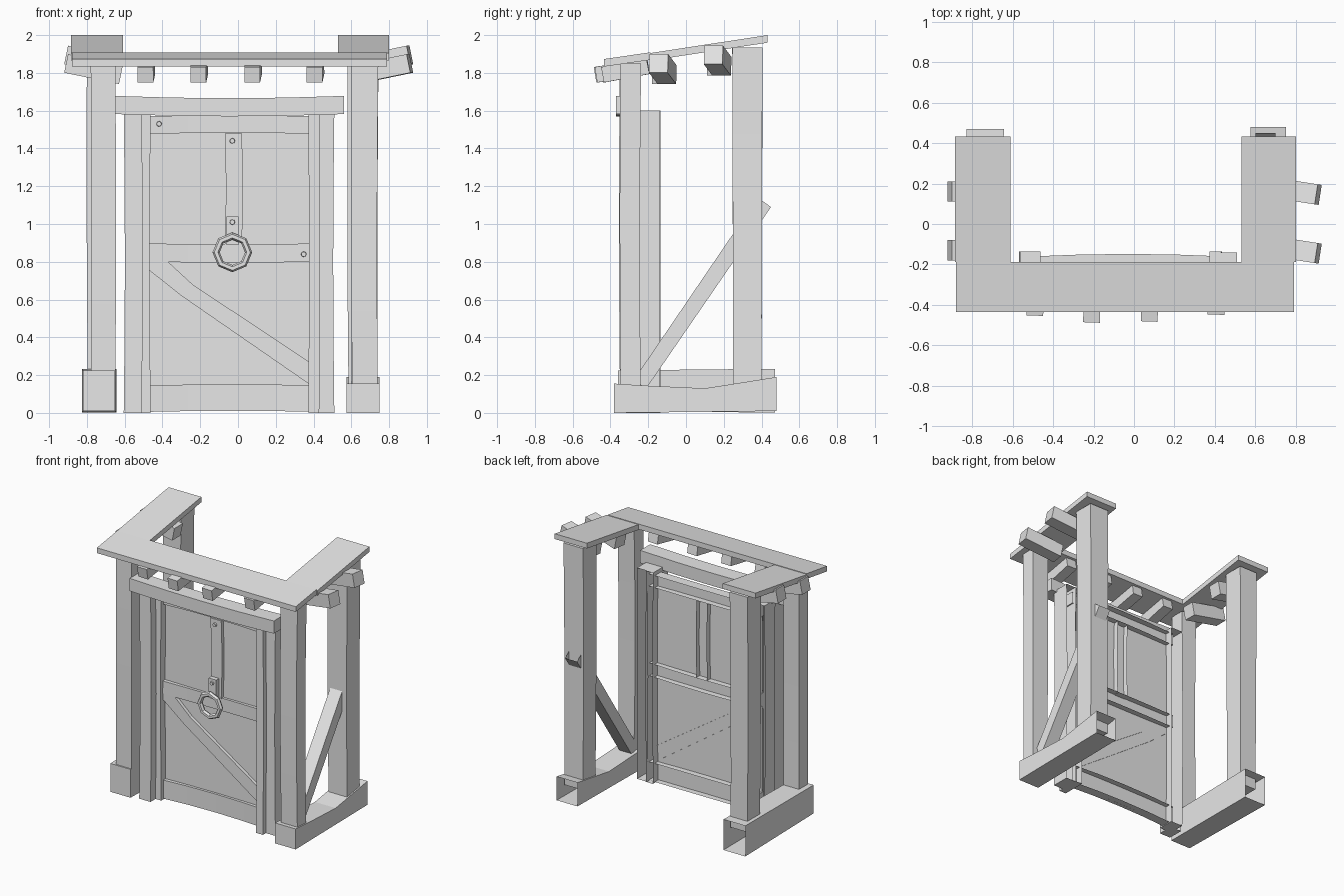
import bpy, bmesh, math
from mathutils import Vector, Matrix

old = bpy.data.objects.get("Cube")
if old:
    bpy.data.objects.remove(old, do_unlink=True)

grey = bpy.data.materials.new("plain_grey")
grey.use_nodes = True
grey.diffuse_color = (0.8, 0.8, 0.8, 1)
grey.node_tree.nodes["Principled BSDF"].inputs["Base Color"].default_value = (0.8, 0.8, 0.8, 1)

BACK = (0, 1, 0)


def finish(name, bm, open_dirs=()):
    """Turn a bmesh into an object, leaving out faces that point along open_dirs."""
    bmesh.ops.recalc_face_normals(bm, faces=bm.faces)
    bm.normal_update()
    gone = [f for f in bm.faces if any(f.normal.dot(Vector(d).normalized()) > 0.95 for d in open_dirs)]
    bmesh.ops.delete(bm, geom=gone, context="FACES")
    mesh = bpy.data.meshes.new(name)
    bm.to_mesh(mesh)
    bm.free()
    mesh.materials.append(grey)
    obj = bpy.data.objects.new(name, mesh)
    bpy.context.collection.objects.link(obj)
    return obj


def board(name, x, y, z, along=2, bow=(0, 0, 0), taper=1.0, open_dirs=()):
    """Box between ranges, bent by bow at its middle and scaled by taper at its far end."""
    bm = bmesh.new()
    bmesh.ops.create_cube(bm, size=1)
    long_edges = [e for e in bm.edges if abs(e.verts[0].co[along] - e.verts[1].co[along]) > 0.5]
    if any(bow):
        bmesh.ops.subdivide_edges(bm, edges=long_edges, cuts=3, use_grid_fill=True)
    lo, hi = Vector((x[0], y[0], z[0])), Vector((x[1], y[1], z[1]))
    mid, size = (lo + hi) / 2, hi - lo
    for v in bm.verts:
        t = v.co[along] + 0.5
        s = 1 + (taper - 1) * t
        p = Vector([mid[i] + v.co[i] * size[i] * (1 if i == along else s) for i in range(3)])
        v.co = p + Vector(bow) * (1 - (2 * t - 1) ** 2)
    return finish(name, bm, open_dirs)


def prism(name, pts, axis, lo, hi, open_dirs=()):
    """Profile extruded along x (points are y, z) or along y (points are x, z)."""
    bm = bmesh.new()
    place = (lambda p, d: (d, p[0], p[1])) if axis == "x" else (lambda p, d: (p[0], d, p[1]))
    face = bm.faces.new([bm.verts.new(place(p, lo)) for p in pts])
    ext = bmesh.ops.extrude_face_region(bm, geom=[face], use_keep_orig=True)
    move = Vector(place((0, 0), hi - lo))
    for v in ext["geom"]:
        if isinstance(v, bmesh.types.BMVert):
            v.co += move
    return finish(name, bm, open_dirs)


def strut(name, a, b, w):
    """Square bar between two points."""
    a, b = Vector(a), Vector(b)
    d = b - a
    bm = bmesh.new()
    bmesh.ops.create_cube(bm, size=1)
    bmesh.ops.scale(bm, vec=(w, w, d.length), verts=bm.verts)
    m = Matrix.Translation((a + b) / 2) @ d.to_track_quat("Z", "Y").to_matrix().to_4x4()
    bmesh.ops.transform(bm, matrix=m, verts=bm.verts)
    return finish(name, bm)


# Ground sills, hollow at the back
board("right_sill", (-0.82, -0.65), (-0.36, 0.47), (0.01, 0.225), along=1, taper=1.08, open_dirs=[BACK])
prism("left_sill", [(-0.38, 0.0), (-0.38, 0.155), (-0.23, 0.145), (0.1, 0.13), (0.26, 0.155),
                    (0.48, 0.19), (0.48, 0.01)], "x", 0.575, 0.75, [BACK])

# Posts
board("right_front_post", (-0.78, -0.65), (-0.35, -0.24), (0.15, 1.85), bow=(0.005, -0.005, 0))
board("right_back_post", (-0.795, -0.655), (0.25, 0.4), (0.15, 1.935), bow=(-0.004, 0, 0), taper=1.07)
board("left_front_post", (0.605, 0.74), (-0.345, -0.24), (0.1, 1.85), bow=(-0.005, -0.005, 0), taper=1.04)
board("left_back_post", (0.585, 0.74), (0.25, 0.4), (0.1, 1.935), bow=(-0.004, 0, 0), taper=1.06)

# Slanting brace on one side
prism("side_brace", [(-0.28, 0.17), (0.38, 1.14), (0.45, 1.09), (-0.21, 0.13)], "x", 0.6, 0.7, [(0, 0.58, 0.81)])

# Sloping roof boards
prism("front_roof_board", [(-0.435, 1.833), (-0.435, 1.873), (-0.188, 1.909), (-0.188, 1.869)], "x", -0.88, 0.79)
for name, x0, x1 in (("right_roof_board", -0.885, -0.61), ("left_roof_board", 0.53, 0.8)):
    prism(name, [(-0.188, 1.865), (-0.188, 1.905), (0.432, 2.0), (0.432, 1.96)], "x", x0, x1)

# Rafter ends under the roof
for i, (x, y) in enumerate(((-0.49, -0.445), (-0.21, -0.48), (0.075, -0.475), (0.405, -0.44))):
    strut(f"front_rafter_{i + 1}", (x, y, 1.79), (x + 0.01, -0.2, 1.835), 0.083)
for side, label in ((-1, "right"), (1, "left")):
    for y, z, place in ((-0.13, 1.84, "front"), (0.16, 1.885, "back")):
        turn = -0.03 if side > 0 else 0.0
        strut(f"{label}_{place}_rafter", (side * 0.62, y - turn, z - 0.05),
              (side * 0.91, y + turn / 2, z + 0.01), 0.1)

# Door frame
board("lintel", (-0.65, 0.56), (-0.37, -0.25), (1.582, 1.678), along=0, bow=(0, 0, -0.012))
board("right_outer_jamb", (-0.605, -0.51), (-0.32, -0.2), (0, 1.6), bow=(0.006, 0, 0), open_dirs=[BACK])
board("right_inner_jamb", (-0.563, -0.462), (-0.26, -0.135), (0, 1.6), bow=(-0.006, 0, 0), open_dirs=[BACK])
board("left_inner_jamb", (0.372, 0.43), (-0.315, -0.135), (0, 1.6), bow=(0.004, 0, 0), open_dirs=[BACK])
board("left_outer_jamb", (0.425, 0.51), (-0.28, -0.14), (0, 1.6), bow=(-0.006, 0, 0), open_dirs=[BACK])

# Door leaf with open-backed battens
board("door_panel", (-0.5, 0.41), (-0.205, -0.195), (0.01, 1.57))
for name, z0, z1, rise in (("top", 1.478, 1.57, 0.004), ("middle", 0.8, 0.897, -0.004), ("bottom", 0.005, 0.145, 0.006)):
    board(name + "_batten", (-0.5, 0.44), (-0.235, -0.16), (z0, z1), along=0,
          bow=(0, 0.012, rise), open_dirs=[BACK])
prism("diagonal_batten", [(-0.47, 0.8), (-0.37, 0.8), (-0.24, 0.68), (0.38, 0.268), (0.38, 0.15),
                          (-0.3, 0.62), (-0.47, 0.755)], "y", -0.23, -0.188, [BACK])
board("vertical_strap", (-0.07, 0.02), (-0.23, -0.155), (0.89, 1.48), bow=(0.006, 0, 0), open_dirs=[BACK])

# Knocker plate, bolts and ring
board("knocker_plate", (-0.06, 0.002), (-0.265, -0.22), (0.89, 1.04))
for i, (x, y, z) in enumerate(((-0.03, -0.235, 1.44), (-0.03, -0.268, 1.01), (-0.418, -0.238, 1.53), (0.348, -0.236, 0.84))):
    bm = bmesh.new()
    bmesh.ops.create_cone(bm, cap_ends=True, segments=8, radius1=0.015, radius2=0.013, depth=0.02)
    bmesh.ops.transform(bm, matrix=Matrix.Translation((x, y, z)) @ Matrix.Rotation(math.pi / 2, 4, "X"), verts=bm.verts)
    finish(f"bolt_{i + 1}", bm)
bpy.ops.mesh.primitive_torus_add(major_segments=8, minor_segments=6, major_radius=0.086, minor_radius=0.019,
                                 location=(-0.03, -0.29, 0.85), rotation=(math.pi / 2, 0, 0))
ring = bpy.context.object
ring.name = "knocker_ring"
ring.data.materials.append(grey)
